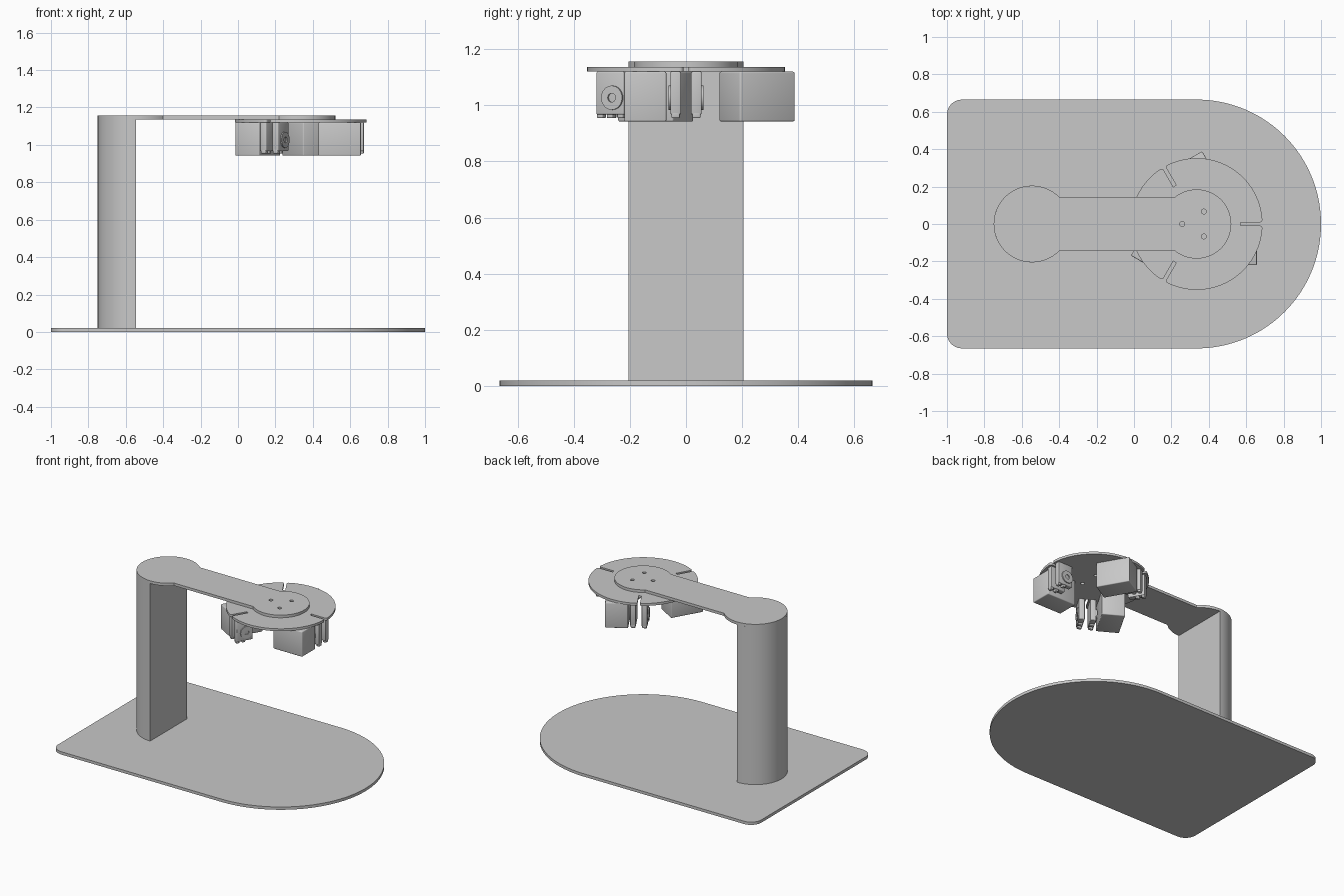
import bpy, bmesh
from math import pi, sin, cos, asin, radians, sqrt
from mathutils import Matrix, Vector

cube = bpy.data.objects.get("Cube")
if cube:
    bpy.data.objects.remove(cube, do_unlink=True)

grey = bpy.data.materials.new("satin_grey")
grey.use_nodes = True
GREY = (0.58, 0.58, 0.58, 1)
grey.diffuse_color = GREY
grey.node_tree.nodes["Principled BSDF"].inputs["Base Color"].default_value = GREY

HEAD_X, POST_X = 0.335, -0.545
ARM_LOW, ARM_TOP = 1.137, 1.156
DISC_LOW = 1.12


def finish(name, bm, bevel=0, spin=None):
    """Turn a bmesh into an object; spin places it around the head axis."""
    bmesh.ops.recalc_face_normals(bm, faces=bm.faces)
    if bevel:
        bmesh.ops.bevel(bm, geom=bm.edges[:], offset=bevel, segments=3,
                        profile=0.5, affect='EDGES')
    mesh = bpy.data.meshes.new(name)
    bm.to_mesh(mesh)
    bm.free()
    obj = bpy.data.objects.new(name, mesh)
    bpy.context.collection.objects.link(obj)
    mesh.materials.append(grey)
    if spin is not None:
        obj.location = (HEAD_X, 0, 0)
        obj.rotation_euler = (0, 0, spin)
    return obj


def arc(cx, cy, r, a, b, n):
    return [(cx + r * cos(a + (b - a) * i / n), cy + r * sin(a + (b - a) * i / n))
            for i in range(n + 1)]


def slab(name, outline, z0, z1):
    bm = bmesh.new()
    face = bm.faces.new([bm.verts.new((x, y, z0)) for x, y in outline])
    top = bmesh.ops.extrude_face_region(bm, geom=[face])["geom"]
    bmesh.ops.translate(bm, vec=(0, 0, z1 - z0),
                        verts=[v for v in top if isinstance(v, bmesh.types.BMVert)])
    return finish(name, bm)


def box(name, low, high, bevel, spin):
    low, high = Vector(low), Vector(high)
    bm = bmesh.new()
    bmesh.ops.create_cube(bm, size=1, matrix=Matrix.Translation((low + high) / 2)
                          @ Matrix.Diagonal((*(high - low), 1)))
    return finish(name, bm, bevel, spin)


def smooth(obj):
    bpy.ops.object.select_all(action='DESELECT')
    obj.select_set(True)
    bpy.context.view_layer.objects.active = obj
    bpy.ops.object.shade_smooth_by_angle(angle=radians(30))


# Base plate: round at one end, small corner radii at the other
half, corner = 0.665, 0.08
base = slab("base_plate",
            arc(HEAD_X, 0, half, -pi / 2, pi / 2, 72)
            + arc(-1 + corner, half - corner, corner, pi / 2, pi, 10)
            + arc(-1 + corner, corner - half, corner, pi, 1.5 * pi, 10), 0, 0.02)

# Half-round column
POST_R = 0.205
post = slab("column", arc(POST_X, 0, POST_R, pi / 2, 1.5 * pi, 48), 0.02, ARM_LOW)

# Arm: two discs joined by a straight neck
END_R, NECK = 0.185, 0.145
a, b = asin(NECK / POST_R), asin(NECK / END_R)
arm = slab("arm", arc(POST_X, 0, POST_R, a, 2 * pi - a, 64)
           + arc(HEAD_X, 0, END_R, b - pi, pi - b, 64), ARM_LOW, ARM_TOP)

# Head disc with three radial slots that have rounded mouths
R, SLOT, ROUND, SLOT_IN = 0.352, 0.009, 0.014, 0.235
mouth_x = sqrt((R - ROUND) ** 2 - (SLOT + ROUND) ** 2)
lean = asin((SLOT + ROUND) / (R - ROUND))
outline = []
for k in range(3):
    turn = 2 * pi * k / 3
    local = [(SLOT_IN, -SLOT), (SLOT_IN, SLOT)]
    local += arc(mouth_x, SLOT + ROUND, ROUND, -pi / 2, lean, 8)
    local += arc(0, 0, R, lean, 2 * pi / 3 - lean, 40)[1:]
    # Leading lip of the next slot
    lip = [(x, -y) for x, y in arc(mouth_x, SLOT + ROUND, ROUND, lean, -pi / 2, 8)[1:]]
    t = 2 * pi / 3
    local += [(x * cos(t) - y * sin(t), x * sin(t) + y * cos(t)) for x, y in lip]
    outline += [(HEAD_X + x * cos(turn) - y * sin(turn), x * sin(turn) + y * cos(turn))
                for x, y in local]
disc = slab("head_disc", outline, DISC_LOW, ARM_LOW)

# Three screw holes through the arm and disc
bm = bmesh.new()
for k in range(3):
    t = pi / 3 + 2 * pi * k / 3
    bmesh.ops.create_cone(bm, cap_ends=True, segments=24, radius1=0.013, radius2=0.013,
                          depth=0.2, matrix=Matrix.Translation(
                              (HEAD_X + 0.077 * cos(t), 0.077 * sin(t), ARM_LOW)))
cutter = finish("hole_cutter", bm)
cutter.hide_render = True
for obj in (arm, disc):
    mod = obj.modifiers.new("holes", 'BOOLEAN')
    mod.object, mod.operation, mod.solver = cutter, 'DIFFERENCE', 'EXACT'
    bpy.context.view_layer.objects.active = obj
    bpy.ops.object.modifier_apply(modifier=mod.name)
bpy.data.objects.remove(cutter, do_unlink=True)


def boss(name, side, spin):
    """Raised ring with a recessed centre on the outer face of a finger block."""
    bm = bmesh.new()
    bmesh.ops.create_cone(bm, cap_ends=True, segments=32, radius1=0.043, radius2=0.043,
                          depth=0.012, matrix=Matrix.Translation((0.27, side * 0.057, 1.027))
                          @ Matrix.Rotation(-side * pi / 2, 4, 'X'))
    cap = max(bm.faces, key=lambda f: side * f.calc_center_median().y)
    bmesh.ops.inset_region(bm, faces=[cap], thickness=0.027)
    pit = bmesh.ops.extrude_discrete_faces(bm, faces=[cap])["faces"][0]
    bmesh.ops.translate(bm, vec=(0, -side * 0.01, 0), verts=pit.verts)
    return finish(name, bm, 0, spin)


# Three identical clamp units: motor box and a pair of finger blocks
parts = [base, post, arm, disc]
for k in range(3):
    spin = 2 * pi * k / 3
    parts.append(box(f"motor_{k + 1}", (0.095, -0.22, 0.942), (0.322, -0.07, DISC_LOW),
                     0.006, spin))
    for side, word in ((1, "left"), (-1, "right")):
        y0, y1 = sorted((side * 0.018, side * 0.056))
        tag = f"{word}_{k + 1}"
        parts.append(box("finger_block_" + tag, (0.225, y0, 0.967), (0.338, y1, DISC_LOW),
                         0.005, spin))
        parts.append(boss("pivot_boss_" + tag, side, spin))
        # Rounded feet below each block
        for n, r in enumerate((0.286, 0.326)):
            parts.append(box(f"finger_foot_{tag}_{n + 1}", (r - 0.012, y0 + 0.004, 0.954),
                             (r + 0.012, y1 - 0.004, 0.98), 0.005, spin))

for obj in parts:
    smooth(obj)
